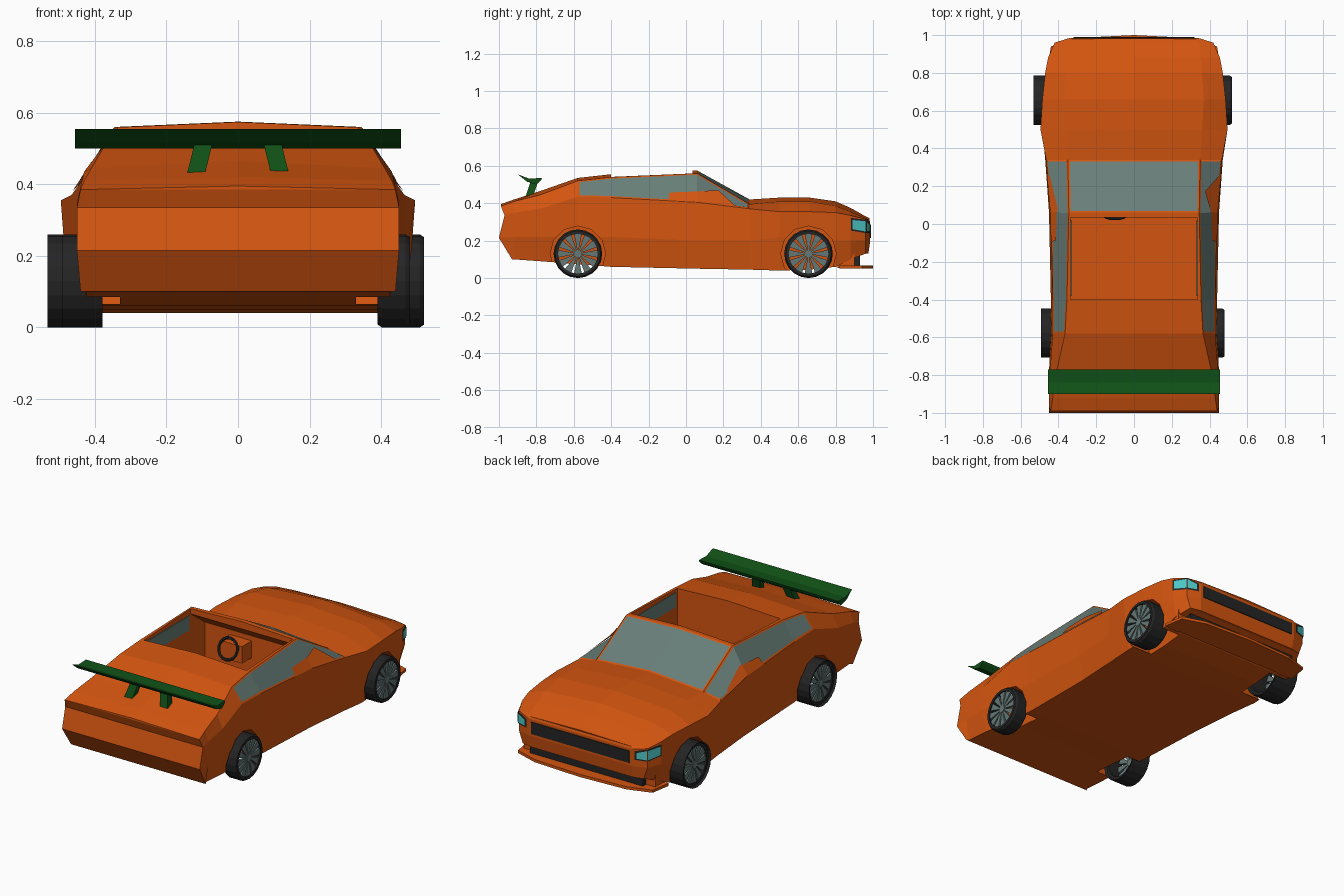
import bpy
import bmesh
from math import cos, sin, pi
from mathutils import Vector

scene_cube = bpy.data.objects.get("Cube")
if scene_cube:
    bpy.data.objects.remove(scene_cube, do_unlink=True)


def make_material(name, red, green, blue):
    material = bpy.data.materials.new(name)
    material.use_nodes = True
    colour = (red, green, blue, 1)
    material.diffuse_color = colour
    shader = next(n for n in material.node_tree.nodes if n.type == 'BSDF_PRINCIPLED')
    shader.inputs["Base Color"].default_value = colour
    shader.inputs["Roughness"].default_value = 0.6
    return material


orange = make_material("orange paint", 0.65, 0.09, 0.005)
glass = make_material("grey glass", 0.14, 0.21, 0.19)
green = make_material("dark green", 0.005, 0.08, 0.008)
black = make_material("black rubber", 0.018, 0.018, 0.018)
rim_grey = make_material("rim grey", 0.13, 0.19, 0.18)
cyan = make_material("headlight cyan", 0.08, 0.6, 0.6)


def finish(name, bm, *materials):
    bmesh.ops.recalc_face_normals(bm, faces=bm.faces[:])
    mesh = bpy.data.meshes.new(name)
    bm.to_mesh(mesh)
    bm.free()
    for material in materials:
        mesh.materials.append(material)
    obj = bpy.data.objects.new(name, mesh)
    bpy.context.scene.collection.objects.link(obj)
    return obj


def add_prism(bm, outline, axis, low, high):
    """Extrude a 2D outline along the x or z axis."""
    rings = []
    for depth in (low, high):
        points = [(depth, a, b) if axis == 'x' else (a, b, depth) for a, b in outline]
        rings.append([bm.verts.new(p) for p in points])
    bm.faces.new(rings[0])
    bm.faces.new(rings[1])
    count = len(outline)
    for i in range(count):
        j = (i + 1) % count
        bm.faces.new((rings[0][i], rings[0][j], rings[1][j], rings[1][i]))


def prism(name, material, outline, axis, low, high):
    bm = bmesh.new()
    add_prism(bm, outline, axis, low, high)
    return finish(name, bm, material)


def box(name, material, xs, ys, zs):
    outline = [(ys[0], zs[0]), (ys[1], zs[0]), (ys[1], zs[1]), (ys[0], zs[1])]
    return prism(name, material, outline, 'x', *xs)


def circle(y, z, radius, count):
    return [(y + radius * cos(2 * pi * i / count), z + radius * sin(2 * pi * i / count))
            for i in range(count)]


# Body sections: y, floor z, side x, side z, belt x, belt z, roof x, roof z, crown z
sections = [
    (-.92, .10, .45, .22, .45, .35, .43, .41, .42),
    (-.78, .09, .45, .22, .445, .37, .41, .445, .465),
    (-.58, .075, .44, .22, .43, .435, .365, .52, .535),
    (-.4, .06, .44, .22, .43, .43, .355, .54, .555),
    (.06, .05, .45, .2, .44, .405, .345, .56, .575),
    (.34, .045, .47, .2, .465, .37, .35, .395, .42),
    (.5, .04, .485, .22, .495, .355, .36, .41, .43),
    (.66, .045, .48, .22, .485, .355, .37, .41, .43),
    (.8, .06, .47, .2, .47, .35, .36, .385, .41),
    (.88, .1, .455, .2, .455, .335, .35, .355, .375),
    (.96, .13, .42, .2, .42, .315, .35, .32, .33),
]
halves = [[Vector(p) for p in ((0, y, floor), (sx - .025, y, floor), (sx, y, sz),
                               (bx, y, bz), (rx, y, rz), (0, y, crown))]
          for y, floor, sx, sz, bx, bz, rx, rz, crown in sections]
tail = [(0, -.93, .1), (.44, -.93, .1), (.45, -1, .215),
        (.45, -.97, .335), (.44, -.99, .385), (0, -.99, .395)]
nose = [(0, .975, .13), (.33, .975, .13), (.34, .985, .2),
        (.34, .985, .3), (.33, .98, .312), (0, .982, .32)]
halves = [[Vector(p) for p in tail]] + halves + [[Vector(p) for p in nose]]

bm = bmesh.new()
loops = []
for half in halves:
    mirrored = [Vector((-p.x, p.y, p.z)) for p in half[4:0:-1]]
    loops.append([bm.verts.new(p) for p in half + mirrored])
windows = {"right": [], "left": [], "front": []}
for k in range(len(loops) - 1):
    back, front = loops[k], loops[k + 1]
    for i in range(10):
        j = (i + 1) % 10
        face = bm.faces.new((back[i], front[i], front[j], back[j]))
        if k in (3, 4, 5) and i in (3, 6):
            windows["left" if i == 3 else "right"].append(face)
        if k == 5 and i in (4, 5):
            windows["front"].append(face)
for end in (loops[0], loops[-1]):
    for ids in ((0, 1, 2, 8, 9), (2, 3, 7, 8), (3, 4, 6, 7), (4, 5, 6)):
        bm.faces.new([end[i] for i in ids])
bmesh.ops.recalc_face_normals(bm, faces=bm.faces[:])
for panes in windows.values():
    bmesh.ops.inset_region(bm, faces=panes, thickness=.01, use_even_offset=True)
    for pane in panes:
        pane.material_index = 1
body = finish("body", bm, orange, glass)

# Wheel wells and open cabin
wheels = [("front", .655, .395, .52), ("rear", -.578, .39, .48)]
cutters = []
for label, y, inner, outer in wheels:
    for side in (-1, 1):
        cutters.append(prism("well_cutter", orange, circle(y, .13, .148, 12), 'x',
                             *sorted((side * .33, side * .7))))
cabin = [(-.4, .7), (.035, .7), (.035, .53), (.17, .43), (.17, .2), (-.4, .2)]
cutters.append(prism("cabin_cutter", orange, cabin, 'x', -.335, .335))
bpy.context.view_layer.objects.active = body
for cutter in cutters:
    cutter.hide_render = True
    cut = body.modifiers.new("cut", 'BOOLEAN')
    cut.operation = 'DIFFERENCE'
    cut.solver = 'EXACT'
    cut.object = cutter
    bpy.ops.object.modifier_apply(modifier=cut.name)
for cutter in cutters:
    bpy.data.objects.remove(cutter, do_unlink=True)


def plate(name, material, k, j, corners, lift=.004):
    """Lay a mirrored pair of thin panels on one body facet."""
    a, b = halves[k][j], halves[k + 1][j]
    d, c = halves[k][j + 1], halves[k + 1][j + 1]
    normal = (b - a).cross(d - a).normalized()
    if normal.x < 0:
        normal.negate()
    bm = bmesh.new()
    for side in (1, -1):
        verts = []
        for u, v in corners:
            p = a.lerp(b, u).lerp(d.lerp(c, u), v) + normal * lift
            verts.append(bm.verts.new((side * p.x, p.y, p.z)))
        bm.faces.new(verts if side == 1 else verts[::-1])
    mesh_object = finish(name, bm, material)
    return mesh_object


# Door panels rising over the side glass
plate("door_patch_rear", orange, 4, 3, [(.66, 0), (1, 0), (1, .36), (.68, .3)])
plate("door_patch_front", orange, 5, 3, [(0, 0), (.75, 0), (.4, .75), (0, .36)])

# Headlights wrap round the front corners
plate("headlight_frame_side", black, 10, 2, [(0, .4), (1, .35), (1, .97), (0, .9)])
plate("headlight_frame_front", black, 11, 2, [(0, .35), (.85, .4), (.85, .9), (0, .97)])
plate("headlight_side", cyan, 10, 2, [(.1, .46), (1, .42), (1, .9), (.1, .83)], .007)
plate("headlight_front", cyan, 11, 2, [(0, .42), (.7, .48), (.7, .8), (0, .9)], .007)

# Grilles, chin and splitter
box("upper_grille", black, (-.32, .32), (.98, .99), (.215, .285))
box("lower_grille", black, (-.37, .37), (.84, .93), (.06, .135))
for side in (-1, 1):
    box("chin_end", orange, sorted((side * .36, side * .43)), (.81, .9), (.055, .14))
lip = [(.46, .82), (.44, .94), (.3, .985), (0, 1)]
lip += [(-x, y) for x, y in lip[2::-1]]
prism("splitter", orange, lip, 'z', .052, .068)

# Inner side glass
for side in (-1, 1):
    box("inner_window", glass, sorted((side * .331, side * .336)), (-.38, .02), (.44, .525))

# Steering wheel on its dashboard pad
bpy.ops.mesh.primitive_torus_add(major_segments=16, minor_segments=6, major_radius=.06,
                                 minor_radius=.009, location=(-.1, .05, .38),
                                 rotation=(pi / 2.6, 0, 0))
steering_wheel = bpy.context.object
steering_wheel.name = "steering_wheel"
steering_wheel.data.materials.append(black)
box("dashboard_pad", orange, (-.17, -.03), (.08, .18), (.3, .4))

# Rear wing and its leaning struts
wing = [(-.9, .555), (-.84, .532), (-.77, .535), (-.775, .522), (-.8, .5), (-.85, .515)]
prism("rear_wing", green, wing, 'x', -.455, .455)
for side in (-1, 1):
    strut = prism("wing_strut", green, [(-.86, .43), (-.82, .43), (-.79, .52), (-.83, .52)],
                  'x', *sorted((side * .07, side * .12)))
    for vertex in strut.data.vertices:
        if vertex.co.z < .5:
            vertex.co.x += side * .022


# Wheels: turned tyre with tapered spokes
def make_wheel(label, y, inner, outer):
    segments = 20
    profile = [(.106, inner), (.122, inner), (.13, inner + .012),
               (.13, outer - .012), (.122, outer), (.106, outer)]
    bm = bmesh.new()
    rings = []
    for i in range(segments):
        angle = 2 * pi * i / segments
        rings.append([bm.verts.new((x, y + r * cos(angle), .13 + r * sin(angle)))
                      for r, x in profile])
    for i in range(segments):
        here, there = rings[i], rings[(i + 1) % segments]
        for j in range(len(profile)):
            n = (j + 1) % len(profile)
            bm.faces.new((here[j], there[j], there[n], here[n]))
    finish(label + "_tyre", bm, black)

    bm = bmesh.new()
    side = 1 if outer > 0 else -1
    spoke_span = sorted((outer - side * .022, outer - side * .006))
    spokes = 12
    for i in range(spokes):
        angle = 2 * pi * i / spokes
        outline = []
        for radius, half_width in ((.015, -.003), (.109, -.021), (.109, .021), (.015, .003)):
            outline.append((y + radius * cos(angle) - half_width * sin(angle),
                            .13 + radius * sin(angle) + half_width * cos(angle)))
        add_prism(bm, outline, 'x', *spoke_span)
    hub_span = sorted((outer - side * .03, outer - side * .002))
    add_prism(bm, circle(y, .13, .022, 12), 'x', *hub_span)
    finish(label + "_rim", bm, rim_grey)


for label, y, inner, outer in wheels:
    make_wheel(label + "_left", y, inner, outer)
    make_wheel(label + "_right", y, -inner, -outer)
